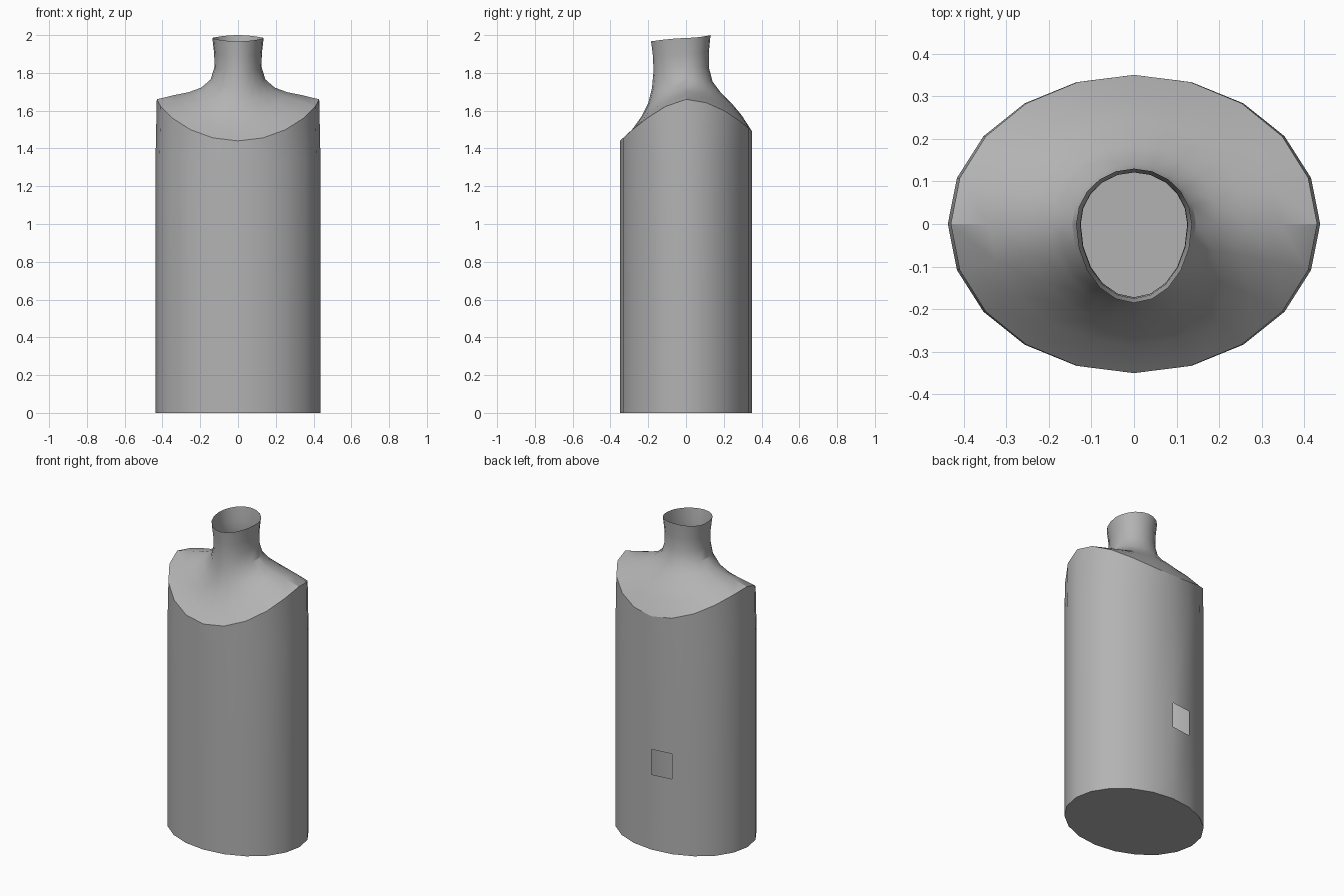
import bpy, bmesh, math

default = bpy.data.objects.get("Cube")
if default:
    bpy.data.objects.remove(default, do_unlink=True)

# Single grey finish
grey = bpy.data.materials.new("plain_grey")
grey.use_nodes = True
colour = (0.45, 0.45, 0.45, 1)
grey.diffuse_color = colour
grey.node_tree.nodes["Principled BSDF"].inputs["Base Color"].default_value = colour

SIDES = 20

# Each ring: (radius, height) at the side, front and back
RINGS = [
    ((0.437, 0.00), (0.35, 0.00), (0.35, 0.00)),   # base
    ((0.437, 0.48), (0.35, 0.48), (0.35, 0.48)),   # opening bottom
    ((0.437, 0.64), (0.35, 0.64), (0.35, 0.64)),   # opening top
    ((0.437, 1.33), (0.35, 1.33), (0.35, 1.33)),   # chest
    ((0.430, 1.66), (0.35, 1.44), (0.35, 1.49)),   # shoulder rim
    ((0.340, 1.682), (0.285, 1.50), (0.295, 1.575)),
    ((0.260, 1.698), (0.235, 1.57), (0.245, 1.635)),
    ((0.195, 1.722), (0.200, 1.64), (0.185, 1.695)),
    ((0.145, 1.765), (0.180, 1.72), (0.140, 1.755)),
    ((0.125, 1.83), (0.172, 1.81), (0.121, 1.83)),  # neck bottom
    ((0.126, 1.90), (0.175, 1.89), (0.121, 1.91)),
    ((0.136, 1.985), (0.185, 1.967), (0.130, 2.00)),  # neck lip
]
RIM = 4


def ring_point(ring, i):
    """Blend the side profile into the front or back profile round the ellipse."""
    a = 2 * math.pi * i / SIDES
    s, c = math.sin(a), math.cos(a)
    side, front, back = ring
    end, power = (front, 1.5) if c > 0 else (back, 1.9)
    z = side[1] + (end[1] - side[1]) * abs(c) ** power
    return (s * side[0], -c * end[0], z)


bm = bmesh.new()
rings = [[bm.verts.new(ring_point(r, i)) for i in range(SIDES)] for r in RINGS]

# Walls, shoulders and open neck, leaving one small opening in the back
for level, (low, high) in enumerate(zip(rings, rings[1:])):
    for i in range(SIDES):
        j = (i + 1) % SIDES
        if level == 1 and i == SIDES // 2:
            continue
        bm.faces.new((low[i], low[j], high[j], high[i]))

# Closed base
bm.faces.new(list(reversed(rings[0])))

mesh = bpy.data.meshes.new("torso_shell")
bm.to_mesh(mesh)
bm.free()
mesh.materials.append(grey)
torso = bpy.data.objects.new("torso_shell", mesh)
bpy.context.collection.objects.link(torso)

# Smooth surfaces with a crisp base and shoulder rim
bpy.ops.object.select_all(action='DESELECT')
torso.select_set(True)
bpy.context.view_layer.objects.active = torso
bpy.ops.object.shade_smooth_by_angle(angle=math.radians(30))
for edge in mesh.edges:
    if all(v // SIDES == RIM for v in edge.vertices):
        edge.use_edge_sharp = True
